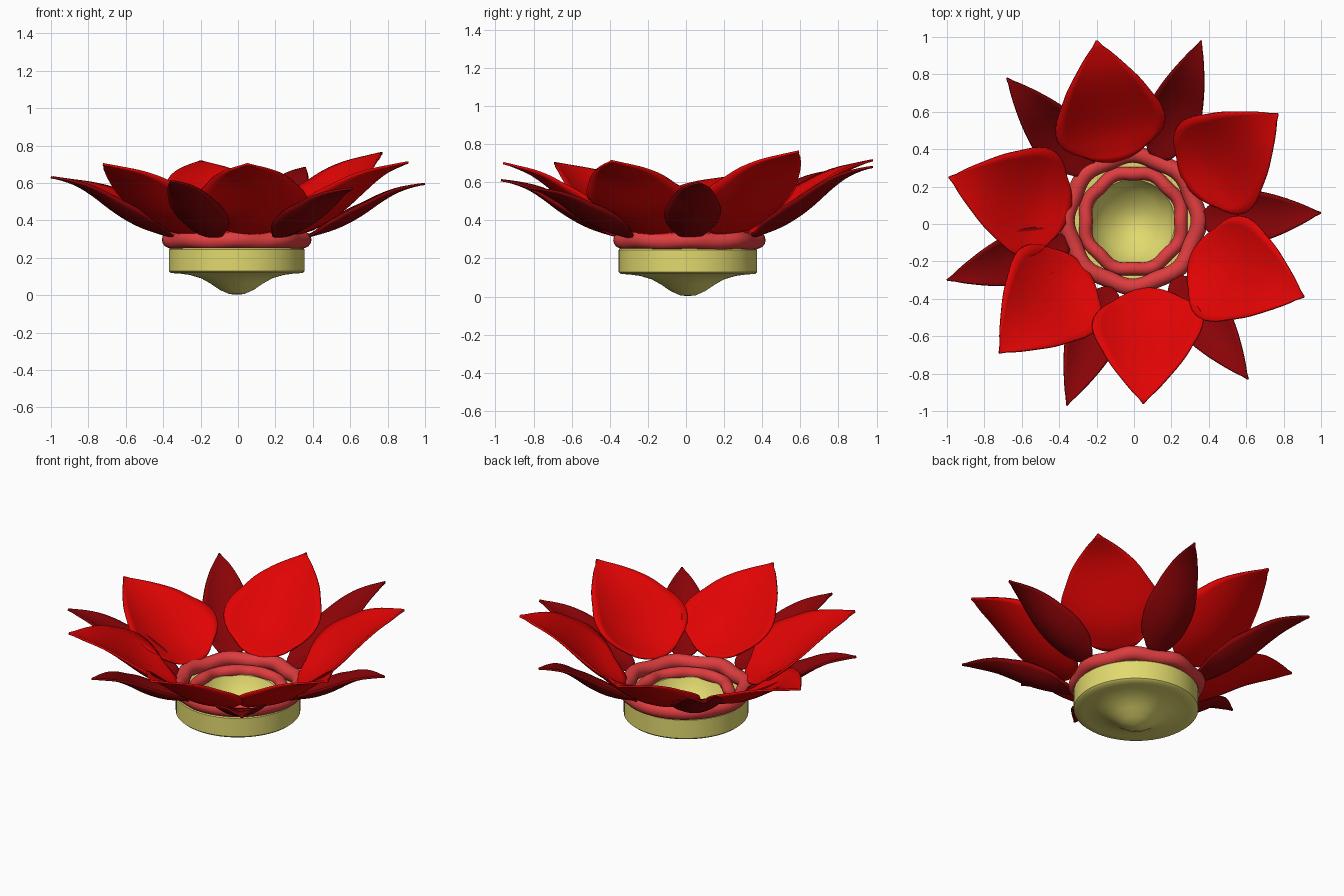
import bpy, math

if "Cube" in bpy.data.objects:
    bpy.data.objects.remove(bpy.data.objects["Cube"])

def material(name, rgb):
    m = bpy.data.materials.new(name)
    m.diffuse_color = (*rgb, 1)
    m.use_nodes = True
    m.node_tree.nodes["Principled BSDF"].inputs["Base Color"].default_value = m.diffuse_color
    return m

RED = material("bright red", (0.75, 0.001, 0.001))
DARK = material("dark red", (0.25, 0.001, 0.002))
PINK = material("coral pink", (0.73, 0.047, 0.05))
YELLOW = material("pale yellow", (0.76, 0.70, 0.16))

def make_object(name, verts, faces, mat, angle=50):
    me = bpy.data.meshes.new(name)
    me.from_pydata(verts, [], faces)
    me.validate()
    me.materials.append(mat)
    ob = bpy.data.objects.new(name, me)
    bpy.context.collection.objects.link(ob)
    bpy.ops.object.select_all(action='DESELECT')
    ob.select_set(True)
    bpy.context.view_layer.objects.active = ob
    bpy.ops.object.mode_set(mode='EDIT')
    bpy.ops.mesh.select_all(action='SELECT')
    bpy.ops.mesh.remove_doubles(threshold=0.0001)
    bpy.ops.mesh.normals_make_consistent(inside=False)
    bpy.ops.object.mode_set(mode='OBJECT')
    bpy.ops.object.shade_smooth_by_angle(angle=math.radians(angle))
    return ob

def curve(knots, x):
    """Smooth (Catmull-Rom) value through evenly spaced knots, x in 0..1."""
    n = len(knots) - 1
    i = min(int(x * n), n - 1)
    f = x * n - i
    a, b, c, d = (knots[max(0, min(n, i + k))] for k in (-1, 0, 1, 2))
    return b + 0.5 * f * (c - a + f * (2*a - 5*b + 4*c - d + f * (3*(b - c) + d - a)))

def lathe(name, profile, center, mat, seg=64):
    verts, faces = [], []
    for r, z in profile:
        for s in range(seg):
            a = 2 * math.pi * s / seg
            verts.append((center[0] + r * math.cos(a), center[1] + r * math.sin(a), z))
    for i in range(len(profile) - 1):
        for s in range(seg):
            t = (s + 1) % seg
            faces.append((i*seg + s, i*seg + t, (i+1)*seg + t, (i+1)*seg + s))
    return make_object(name, verts, faces, mat, 40)

def wavy_ring(name, radius, tube, z, wave, center, mat, lobes=8, seg=80, sides=14):
    """Ring whose radius and height ripple in several lobes."""
    verts, faces = [], []
    for s in range(seg):
        a = 2 * math.pi * s / seg
        w = math.cos(lobes * a)
        for k in range(sides):
            b = 2 * math.pi * k / sides
            r = radius + wave * w + tube * math.cos(b)
            verts.append((center[0] + r * math.cos(a), center[1] + r * math.sin(a),
                          z + 0.004 * w + tube * math.sin(b)))
            t, j = (s + 1) % seg, (k + 1) % sides
            faces.append((s*sides + k, t*sides + k, t*sides + j, s*sides + j))
    return make_object(name, verts, faces, mat, 180)

def petal(name, tip, r0, z0, widths, rise, cup, skew, mat, rows=20, cols=12):
    """Cupped leaf from radius r0 out to the tip; skew shifts its belly sideways."""
    tx, ty, tz = tip
    r1, ang = math.hypot(tx, ty), math.atan2(ty, tx)
    verts, faces = [], []
    for i in range(rows + 1):
        t = i / rows
        w, h = max(0.004, curve(widths, t)), curve(rise, t)
        for j in range(cols + 1):
            v = 2 * j / cols - 1
            side = v * w
            # rounded base: the edges start a little further out
            r = r0 + (r1 - r0) * t + 0.04 * v * v * (1 - t) ** 4
            z = z0 + (tz - z0) * h + cup * side * side
            side += skew * (1 - t * t)
            verts.append((r * math.cos(ang) - side * math.sin(ang),
                          r * math.sin(ang) + side * math.cos(ang), z))
    n = cols + 1
    for i in range(rows):
        for j in range(cols):
            faces.append((i*n + j, (i+1)*n + j, (i+1)*n + j + 1, i*n + j + 1))
    ob = make_object(name, verts, faces, mat, 60)
    sol = ob.modifiers.new("thickness", 'SOLIDIFY')
    sol.thickness = 0.012
    sol.offset = 0
    return ob

# Drum base with a bell-shaped underside and a bowl inside
C = (-0.007, 0.01)
lathe("base_bowl", [(0, 0.002), (0.04, 0.006), (0.09, 0.028), (0.14, 0.062), (0.19, 0.09),
                    (0.25, 0.108), (0.31, 0.116), (0.352, 0.118), (0.363, 0.128),
                    (0.363, 0.245), (0.356, 0.253), (0.25, 0.255), (0.226, 0.25),
                    (0.205, 0.205), (0.16, 0.15), (0.10, 0.105), (0.05, 0.08), (0, 0.072)], C, YELLOW)

# Rippled collars around the bowl
wavy_ring("outer_collar", 0.347, 0.045, 0.292, 0.008, (-0.007, 0.018), PINK)
wavy_ring("inner_collar", 0.260, 0.036, 0.262, -0.007, (-0.003, 0.015), PINK)

# Broad upper petals: tip and sideways shift
BROAD = [0.14, 0.255, 0.295, 0.285, 0.245, 0.20, 0.14, 0.075, 0.004]
BROAD_RISE = [0.0, 0.07, 0.17, 0.32, 0.50, 0.68, 0.83, 0.93, 1.0]
UPPER = [((-0.2, 0.98, 0.715), 0.02), ((0.77, 0.59, 0.76), -0.02), ((0.91, -0.39, 0.71), -0.03),
         ((0.05, -0.96, 0.70), 0.05), ((-0.72, -0.69, 0.70), -0.03), ((-0.99, 0.25, 0.63), 0.02)]
for i, (tip, skew) in enumerate(UPPER):
    petal(f"upper_petal_{i + 1}", tip, 0.345, 0.328, BROAD, BROAD_RISE, 1.25, skew, RED)

# Narrow lower petals set between the broad ones
NARROW = [0.07, 0.12, 0.14, 0.145, 0.13, 0.107, 0.077, 0.042, 0.004]
NARROW_RISE = [0.0, 0.07, 0.16, 0.29, 0.46, 0.66, 0.83, 0.94, 1.0]
LOWER = [(1.0, 0.06, 0.595), (0.36, 0.98, 0.68), (-0.68, 0.78, 0.66),
         (-1.0, -0.3, 0.63), (-0.36, -0.97, 0.61), (0.61, -0.83, 0.57)]
for i, tip in enumerate(LOWER):
    petal(f"lower_petal_{i + 1}", tip, 0.36, 0.312, NARROW, NARROW_RISE, 3.2, 0, DARK)
